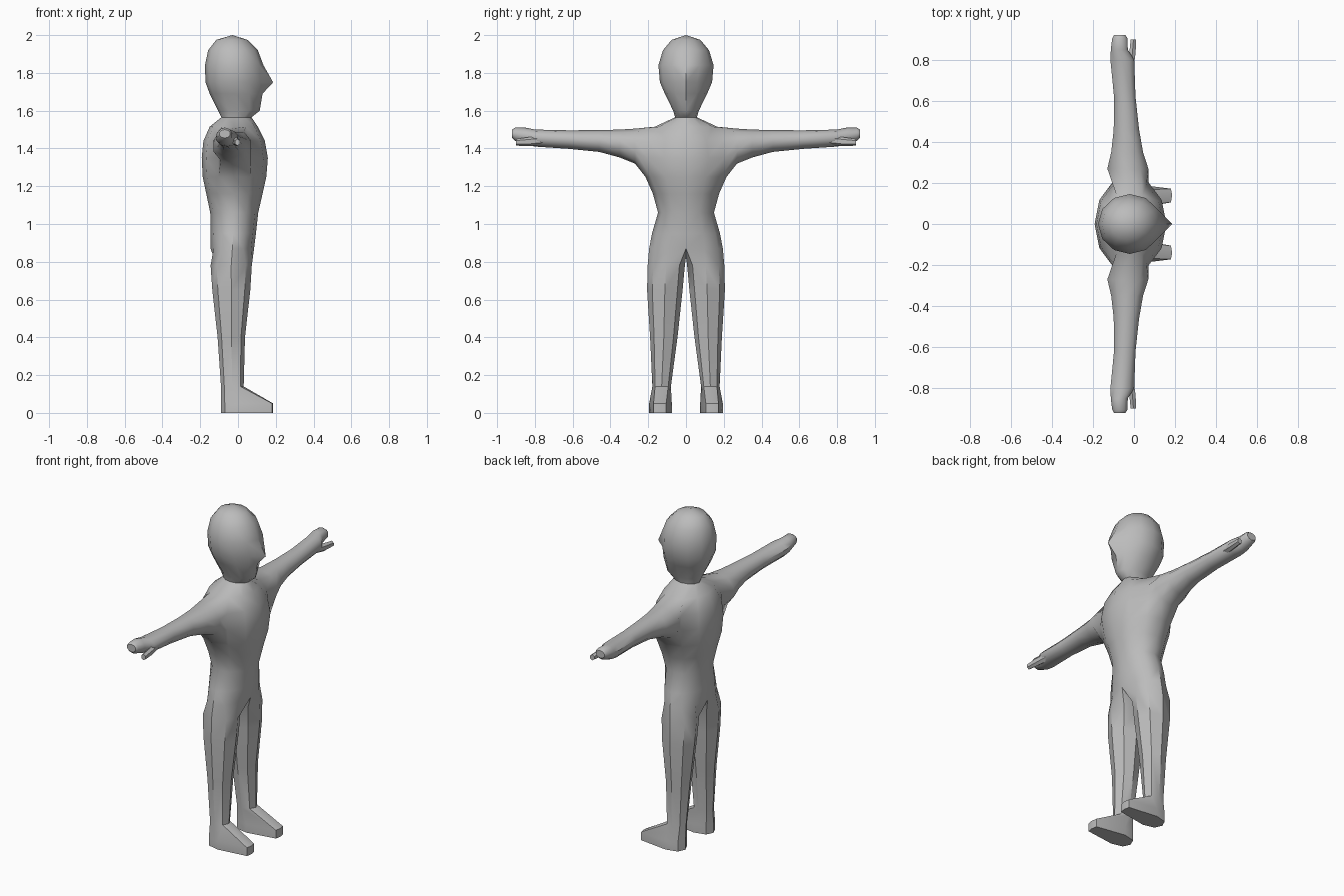
import bpy, bmesh
from math import sin, cos, pi

default = bpy.data.objects.get("Cube")
if default:
    bpy.data.objects.remove(default, do_unlink=True)

skin = bpy.data.materials.new("plain_grey")
skin.use_nodes = True
grey = (0.5, 0.5, 0.5, 1)
skin.diffuse_color = grey
skin.node_tree.nodes["Principled BSDF"].inputs["Base Color"].default_value = grey

bm = bmesh.new()


def half_ring(z, back, front, width):
    """Half of a horizontal ring, from front centre round to back centre."""
    mid, r = (back + front) / 2, (front - back) / 2
    return [bm.verts.new((mid + r * cos(k * pi / 6),
                          width * sin(k * pi / 6) if 0 < k < 6 else 0, z))
            for k in range(7)]


def limb_ring(n, y, x0, x1, z0, z1):
    """Upright ring across an arm, starting at its lowest point."""
    return [bm.verts.new(((x0 + x1) / 2 + (x1 - x0) / 2 * sin(2 * pi * k / n), y,
                          (z0 + z1) / 2 - (z1 - z0) / 2 * cos(2 * pi * k / n)))
            for k in range(n)]


def leg_ring(z, back, front, inner, outer):
    """Level ring round a leg, starting at its inner front corner."""
    return [bm.verts.new(((back + front) / 2 + (front - back) / 2 * cos(a),
                          (inner + outer) / 2 + (outer - inner) / 2 * sin(a), z))
            for a in [(k - 1) * pi / 4 for k in range(8)]]


def bridge(a, b, closed=True, skip=()):
    n = len(a)
    for k in range(n if closed else n - 1):
        if k not in skip:
            j = (k + 1) % n
            bm.faces.new((a[k], a[j], b[j], b[k]))


def loft(rings):
    for a, b in zip(rings, rings[1:]):
        bridge(a, b)


# Torso, neck and head, bottom to top: height, back, front, half width
profile = [
    (0.87, -0.145, 0.085, 0.195), (0.95, -0.145, 0.095, 0.18),
    (1.06, -0.147, 0.107, 0.148), (1.16, -0.168, 0.13, 0.175),
    (1.25, -0.187, 0.15, 0.215), (1.35, -0.192, 0.158, 0.235),
    (1.44, -0.183, 0.142, 0.22), (1.515, -0.15, 0.105, 0.165),
    (1.565, -0.088, 0.072, 0.058), (1.6, -0.105, 0.115, 0.068),
    (1.69, -0.15, 0.13, 0.112), (1.75, -0.172, 0.138, 0.138),
    (1.84, -0.175, 0.135, 0.146), (1.92, -0.158, 0.105, 0.122),
    (1.975, -0.115, 0.05, 0.076),
]
rows = [half_ring(*p) for p in profile]
shoulder = 4
for i in range(len(rows) - 1):
    hole = (2, 3) if shoulder <= i < shoulder + 3 else ()
    bridge(rows[i], rows[i + 1], closed=False, skip=hole)
crown = bm.verts.new((-0.03, 0, 2))
for a, b in zip(rows[-1], rows[-1][1:]):
    bm.faces.new((a, b, crown))

# Pointed nose
nose = rows[11]
nose[0].co.x = 0.186
nose[1].co.y = 0.058

# Arm grown from the shoulder opening, ending in joined fingers
s = rows[shoulder:shoulder + 4]
socket = [s[0][3]] + [r[2] for r in s] + [s[3][3]] + [r[4] for r in reversed(s)]
arm = [limb_ring(10, *p) for p in (
    (0.27, -0.135, 0.075, 1.32, 1.505), (0.35, -0.115, 0.048, 1.352, 1.5),
    (0.46, -0.102, 0.028, 1.382, 1.497), (0.62, -0.1, 0.01, 1.398, 1.496),
    (0.8, -0.118, 0.004, 1.41, 1.5), (0.85, -0.115, -0.028, 1.42, 1.51),
    (0.905, -0.108, -0.03, 1.44, 1.51), (0.92, -0.1, -0.04, 1.455, 1.5))]
loft([socket] + arm)
bm.faces.new(arm[-1])

# Thumb
thumb = [limb_ring(6, *p) for p in (
    (0.76, -0.045, 0.0, 1.42, 1.465), (0.83, -0.026, 0.01, 1.412, 1.46),
    (0.9, -0.018, 0.013, 1.415, 1.45))]
loft(thumb)
bm.faces.new(thumb[0])
bm.faces.new(thumb[-1])

# Leg grown from the hip
crotch = bm.verts.new((-0.03, 0, 0.825))
leg = [rows[0] + [crotch]] + [leg_ring(*p) for p in (
    (0.78, -0.145, 0.073, 0.006, 0.203), (0.65, -0.136, 0.065, 0.018, 0.206),
    (0.4, -0.108, 0.037, 0.045, 0.19), (0.14, -0.09, 0.03, 0.08, 0.178))]

# Wedge foot with a blunt toe
sole = [(0.18, 0.105), (0.186, 0.14), (0.18, 0.172), (0.0, 0.195),
        (-0.07, 0.178), (-0.09, 0.135), (-0.07, 0.092), (0.0, 0.075)]
leg += [[bm.verts.new((x, y, z)) for x, y in sole] for z in (0.05, 0)]
loft(leg)
bm.faces.new(leg[-1])

# Clean up, mirror to the other side and finish
bmesh.ops.delete(bm, geom=[v for v in bm.verts if not v.link_faces], context='VERTS')
bmesh.ops.mirror(bm, geom=bm.verts[:] + bm.edges[:] + bm.faces[:],
                 axis='Y', merge_dist=0.0005)
bmesh.ops.recalc_face_normals(bm, faces=bm.faces[:])
mesh = bpy.data.meshes.new("body")
bm.to_mesh(mesh)
bm.free()
mesh.materials.append(skin)
body = bpy.data.objects.new("body", mesh)
bpy.context.collection.objects.link(body)
bpy.ops.object.select_all(action='DESELECT')
body.select_set(True)
bpy.context.view_layer.objects.active = body
bpy.ops.object.shade_smooth_by_angle(angle=0.7)
